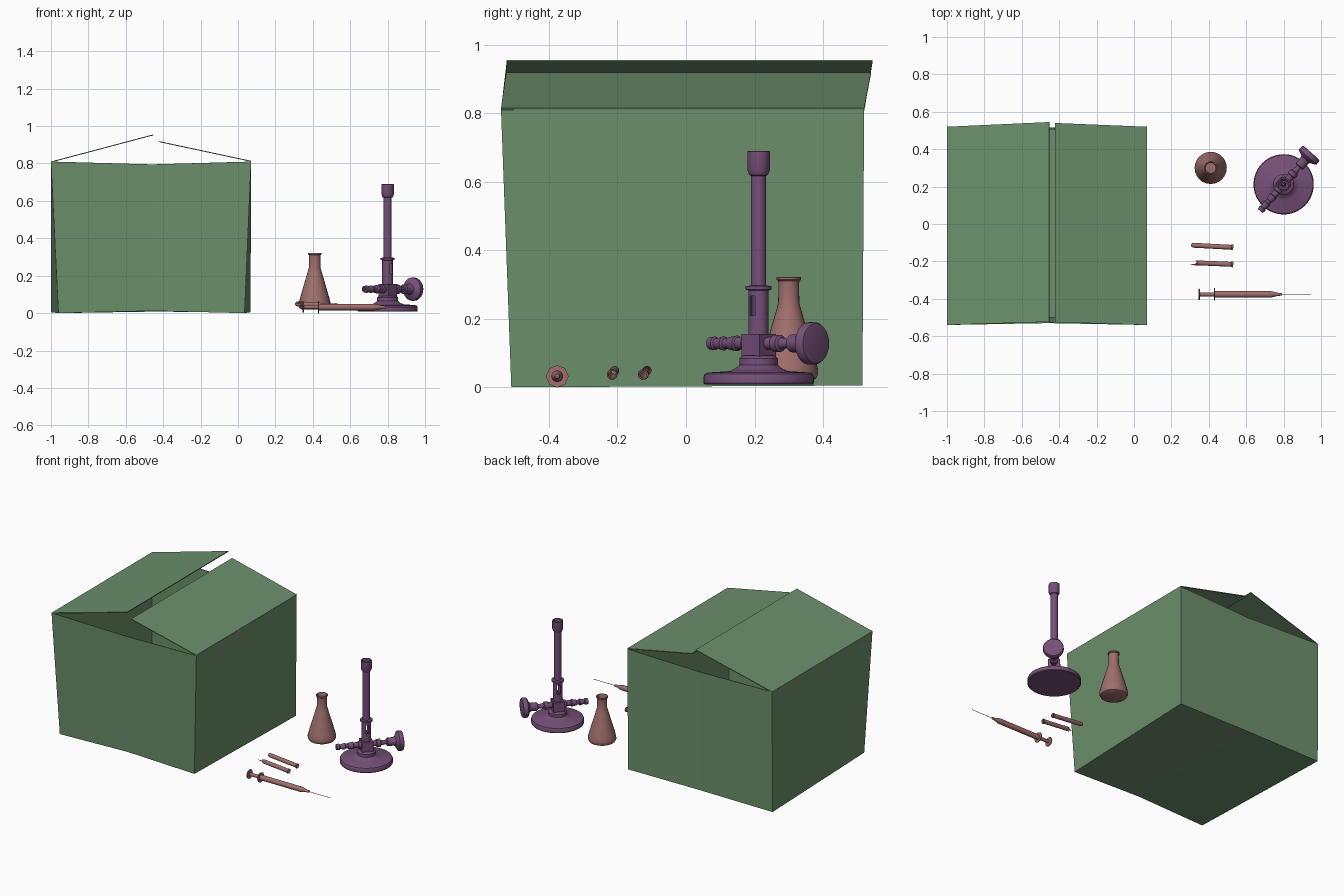
import bpy, bmesh, math, random
from mathutils import Vector, Matrix

if "Cube" in bpy.data.objects:
    bpy.data.objects.remove(bpy.data.objects["Cube"])

random.seed(4)


def material(name, rgb):
    m = bpy.data.materials.new(name)
    m.diffuse_color = (*rgb, 1)
    m.use_nodes = True
    m.node_tree.nodes["Principled BSDF"].inputs["Base Color"].default_value = m.diffuse_color
    return m


GREEN = material("green_card", (0.15, 0.28, 0.15))
PINK = material("dusty_pink", (0.35, 0.16, 0.15))
PURPLE = material("purple_metal", (0.18, 0.08, 0.19))


def finish(name, bm, mat, smooth=True):
    bmesh.ops.recalc_face_normals(bm, faces=bm.faces)
    me = bpy.data.meshes.new(name)
    bm.to_mesh(me)
    bm.free()
    me.materials.append(mat)
    ob = bpy.data.objects.new(name, me)
    bpy.context.collection.objects.link(ob)
    if smooth:
        bpy.ops.object.select_all(action='DESELECT')
        ob.select_set(True)
        bpy.context.view_layer.objects.active = ob
        bpy.ops.object.shade_smooth_by_angle(angle=math.radians(35))
    return ob


def lathe(name, profile, mat, origin, axis=(0, 0, 1), n=32, closed=False, jag=None):
    """Revolve (radius, height) points; jag = (height, depth) breaks the edge above a height."""
    bm = bmesh.new()
    offs = [random.uniform(0, 1) for _ in range(n)]
    rings = []
    for r, h in profile:
        if r == 0:
            rings.append([bm.verts.new((0, 0, h))])
            continue
        ring = []
        for j in range(n):
            a = 2 * math.pi * j / n
            z = h - jag[1] * offs[j] if jag and h >= jag[0] else h
            ring.append(bm.verts.new((r * math.cos(a), r * math.sin(a), z)))
        rings.append(ring)
    pairs = list(zip(rings, rings[1:]))
    if closed:
        pairs.append((rings[-1], rings[0]))
    for a, b in pairs:
        for j in range(n):
            k = (j + 1) % n
            if len(a) == 1 and len(b) == 1:
                continue
            if len(a) == 1:
                bm.faces.new((a[0], b[j], b[k]))
            elif len(b) == 1:
                bm.faces.new((a[j], b[0], a[k]))
            else:
                bm.faces.new((a[j], b[j], b[k], a[k]))
    ob = finish(name, bm, mat)
    rot = Vector(axis).to_track_quat('Z', 'Y').to_matrix().to_4x4()
    ob.matrix_world = Matrix.Translation(origin) @ rot
    return ob


def solidify(ob, t, offset):
    m = ob.modifiers.new("card_thickness", 'SOLIDIFY')
    m.thickness, m.offset = t, offset


# Cardboard box: open tapered shell with sagging midpoints front and back
bottom = [(-.96, -.51, 0), (-.46, -.505, .012), (.035, -.51, 0),
          (.067, .515, .005), (-.46, .515, .008), (-1, .515, .005)]
top = [(-1, -.54, .81), (-.46, -.53, .795), (.07, -.54, .81),
       (.07, .52, .81), (-.46, .512, .795), (-1, .52, .81)]
bm = bmesh.new()
lo = [bm.verts.new(p) for p in bottom]
hi = [bm.verts.new(p) for p in top]
for i in range(6):
    j = (i + 1) % 6
    bm.faces.new((lo[i], lo[j], hi[j], hi[i]))
bm.faces.new((lo[0], lo[1], lo[4], lo[5]))
bm.faces.new((lo[1], lo[2], lo[3], lo[4]))
solidify(finish("box_body", bm, GREEN, False), .006, -1)

# Two long top flaps, half open
for name, pts in (
    ("left_flap", [(-1, -.54, .808), (-.453, -.523, .953), (-.453, .545, .953), (-1, .52, .808)]),
    ("right_flap", [(.07, -.54, .812), (-.422, -.525, .917), (-.422, .54, .917), (.07, .52, .812)]),
):
    bm = bmesh.new()
    bm.faces.new([bm.verts.new(p) for p in pts])
    solidify(finish(name, bm, GREEN, False), .005, 0)

# Conical flask, hollow
lathe("flask", [(0, .02), (.068, .02), (.08, .026), (.086, .038), (.086, .05), (.08, .075),
                (.038, .22), (.031, .245), (.03, .30), (.031, .31), (.036, .314), (.036, .321),
                (.031, .322), (.027, .31), (.027, .245), (.034, .22), (.076, .075),
                (.08, .045), (.066, .028), (0, .028)], PINK, (.41, .30, 0), n=24)

# Test tubes lying down: one whole, one with a broken end
lip = [(.013, .012), (.0155, .009), (.0155, .002), (.014, 0), (.0105, 0)]
end_a = [(0, .226), (.006, .2245), (.0105, .22), (.013, .212)]
inner = [(.0105, .208), (.007, .217), (0, .221)]
lathe("test_tube", end_a + lip + inner, PINK, (.53, -.125, .037),
      (-.225, .012, .013), n=20)
lathe("broken_tube", [(.013, .205)] + lip + [(.0105, .205)], PINK, (.53, -.216, .037),
      (-.21, .009, .013), n=20, closed=True, jag=(.2, .03))
lathe("glass_shard", [(0, 0), (.005, .005), (.003, .02), (0, .045)], PINK,
      (.34, -.217, .052), (-1, 0, .05), n=5)

# Syringe along x
S = (.345, -.376, .032)
X = (1, 0, 0)
lathe("syringe_plunger", [(0, 0), (.028, 0), (.03, .002), (.03, .006), (.028, .008),
                          (.011, .009), (.011, .1), (0, .1)], PINK, S, X, n=16)
lathe("syringe_flange", [(0, .083), (.033, .083), (.033, .089), (0, .089)], PINK, S, X, n=8)
lathe("syringe_barrel", [(0, .086), (.017, .086), (.017, .385), (.016, .395), (.0085, .425),
                         (.007, .445), (.004, .447), (0, .447)], PINK, S, X, n=20)
lathe("syringe_needle", [(0, .44), (.0015, .44), (.0015, .595), (0, .605)], PINK, S, X, n=6)

# Burner: base and short column
B = (.80, .212, 0)
lathe("burner_base", [(0, .008), (.158, .008), (.161, .012), (.161, .03), (.157, .039), (.147, .043),
                      (.085, .047), (.068, .055), (.056, .065), (.056, .084), (.052, .088),
                      (.045, .092), (0, .092)], PURPLE, B, n=48)

# Square valve block turned towards the valve axis
V = Vector((.66, .75, 0)).normalized()
bm = bmesh.new()
bmesh.ops.create_cube(bm, size=1, matrix=Matrix.Translation((.80, .212, .123))
                      @ Matrix.Rotation(math.atan2(V.y, V.x), 4, 'Z')
                      @ Matrix.Diagonal((.071, .071, .066, 1)))
finish("valve_block", bm, PURPLE, False)

# Air sleeve with a slot cut through it
sleeve = lathe("air_sleeve", [(.029, .154), (.029, .282), (.038, .285), (.038, .295),
                              (.023, .297), (.023, .154)], PURPLE, B, closed=True)
bm = bmesh.new()
bmesh.ops.create_cube(bm, size=1, matrix=Matrix.Translation((.80, .212, .238))
                      @ Matrix.Rotation(math.atan2(V.y, V.x), 4, 'Z')
                      @ Matrix.Diagonal((.02, .12, .075, 1)))
bmesh.ops.bevel(bm, geom=[e for e in bm.edges if abs((e.verts[0].co - e.verts[1].co).length - .12) < .001],
                offset=.0095, segments=4, affect='EDGES')
cutter = finish("slot_cutter", bm, PURPLE, False)
cutter.hide_render = True
cut = sleeve.modifiers.new("slot", 'BOOLEAN')
cut.operation, cut.object, cut.solver = 'DIFFERENCE', cutter, 'EXACT'
bpy.context.view_layer.update()
bpy.context.view_layer.objects.active = sleeve
bpy.ops.object.modifier_apply(modifier="slot")
bpy.data.objects.remove(cutter)

# Barrel with wider hollow mouth
lathe("burner_barrel", [(.022, .285), (.022, .617), (.027, .62), (.033, .634), (.033, .688),
                        (.031, .69), (.026, .69), (.026, .64), (.017, .63), (.017, .285)],
      PURPLE, B, closed=True)
lathe("gas_jet", [(0, .15), (.014, .15), (.014, .19), (.006, .21), (0, .21)], PURPLE, B, n=16)

# Hose barb on one side, valve stem and knob on the other
C = (.80, .212, .128)
lathe("hose_barb", [(0, .03), (.024, .03), (.024, .05), (.018, .054), (.018, .08), (.023, .084),
                    (.018, .115), (.015, .117), (.015, .13), (.021, .135), (.015, .158),
                    (.015, .165), (.02, .17), (.018, .188), (.012, .19), (.009, .19),
                    (.009, .15), (0, .15)], PURPLE, C, -V, n=24)
lathe("valve_stem", [(0, .03), (.018, .03), (.018, .06), (.025, .063), (.025, .085), (.017, .09),
                     (.013, .115), (.013, .14), (0, .14)], PURPLE, C, V, n=24)
lathe("valve_knob", [(0, .125), (.02, .125), (.026, .13), (.026, .165), (.03, .178), (.056, .19),
                     (.062, .196), (.062, .216), (.058, .223), (.05, .225), (0, .225)],
      PURPLE, C, V, n=32)
